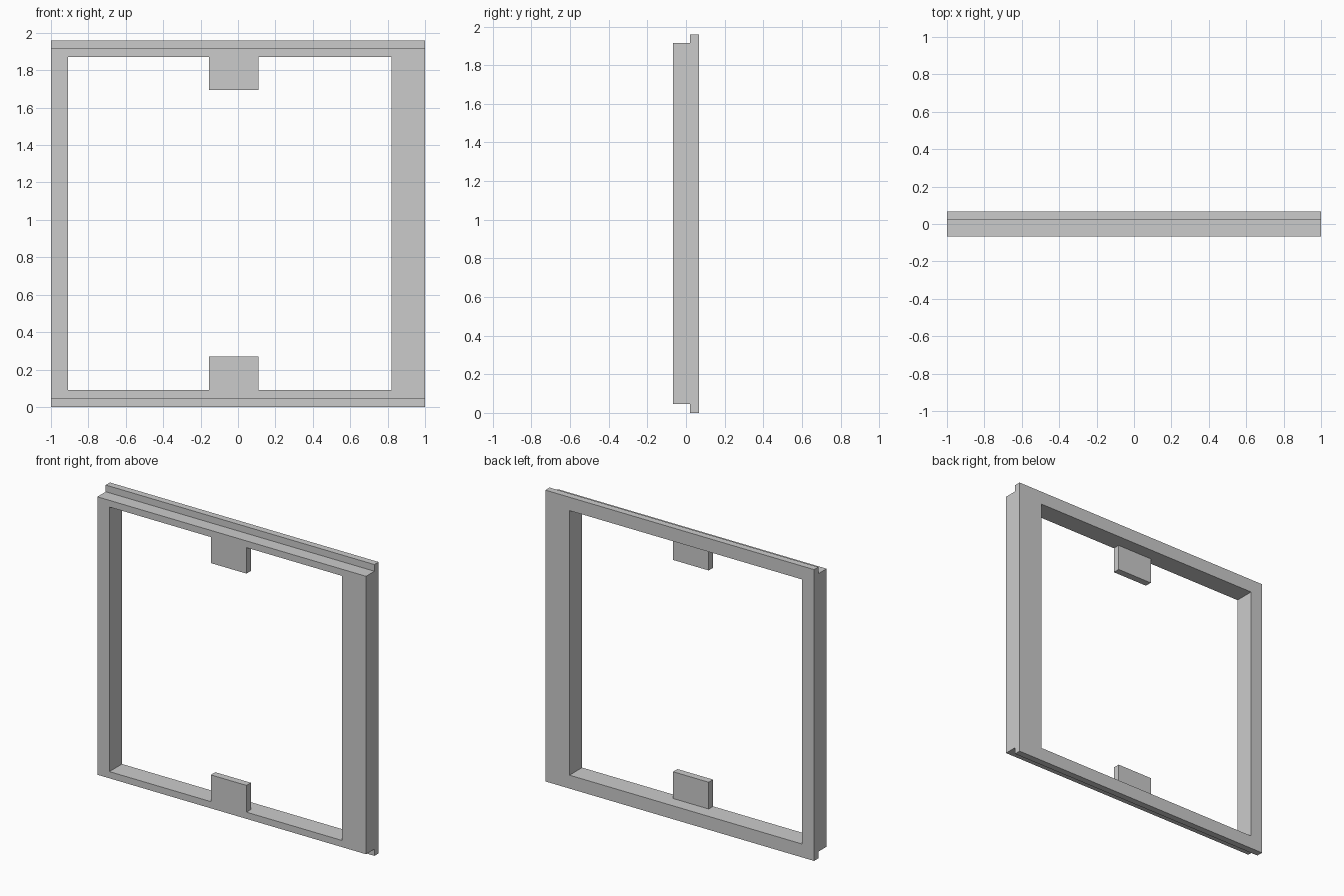
import bpy, bmesh
from mathutils import Vector

if "Cube" in bpy.data.objects:
    bpy.data.objects.remove(bpy.data.objects["Cube"])

W, H, D = 1.0, 1.96, 0.067      # half width, height, half depth
STEP_Y, STEP_Z = 0.022, 0.045   # rebate along top and bottom
X0, X1, Z0, Z1 = -0.91, 0.82, 0.09, 1.87   # opening


def prism(name, profile, x0, x1):
    """Extrude a (y, z) profile along x."""
    bm = bmesh.new()
    face = bm.faces.new([bm.verts.new((x0, y, z)) for y, z in profile])
    ext = bmesh.ops.extrude_face_region(bm, geom=[face])
    moved = [v for v in ext["geom"] if isinstance(v, bmesh.types.BMVert)]
    bmesh.ops.translate(bm, verts=moved, vec=Vector((x1 - x0, 0, 0)))
    bmesh.ops.recalc_face_normals(bm, faces=bm.faces)
    mesh = bpy.data.meshes.new(name)
    bm.to_mesh(mesh)
    bm.free()
    obj = bpy.data.objects.new(name, mesh)
    bpy.context.collection.objects.link(obj)
    return obj


def box(name, x0, x1, y0, y1, z0, z1):
    return prism(name, [(y0, z0), (y1, z0), (y1, z1), (y0, z1)], x0, x1)


# Frame: stepped profile, the back lip taller than the front
frame = prism("frame", [(-D, STEP_Z), (STEP_Y, STEP_Z), (STEP_Y, 0), (D, 0),
                        (D, H), (STEP_Y, H), (STEP_Y, H - STEP_Z),
                        (-D, H - STEP_Z)], -W, W)

# Off-centre opening
cutter = box("opening_cutter", X0, X1, -0.3, 0.3, Z0, Z1)
cutter.hide_render = True
cut = frame.modifiers.new("opening", 'BOOLEAN')
cut.operation = 'DIFFERENCE'
cut.solver = 'EXACT'
cut.object = cutter
bpy.context.view_layer.objects.active = frame
bpy.ops.object.modifier_apply(modifier=cut.name)
bpy.data.objects.remove(cutter)

# Thin tabs flush with the front face
for name, z0, z1 in (("bottom_tab", Z0, 0.27), ("top_tab", 1.695, Z1)):
    box(name, -0.155, 0.11, -D, -D + 0.047, z0, z1)
